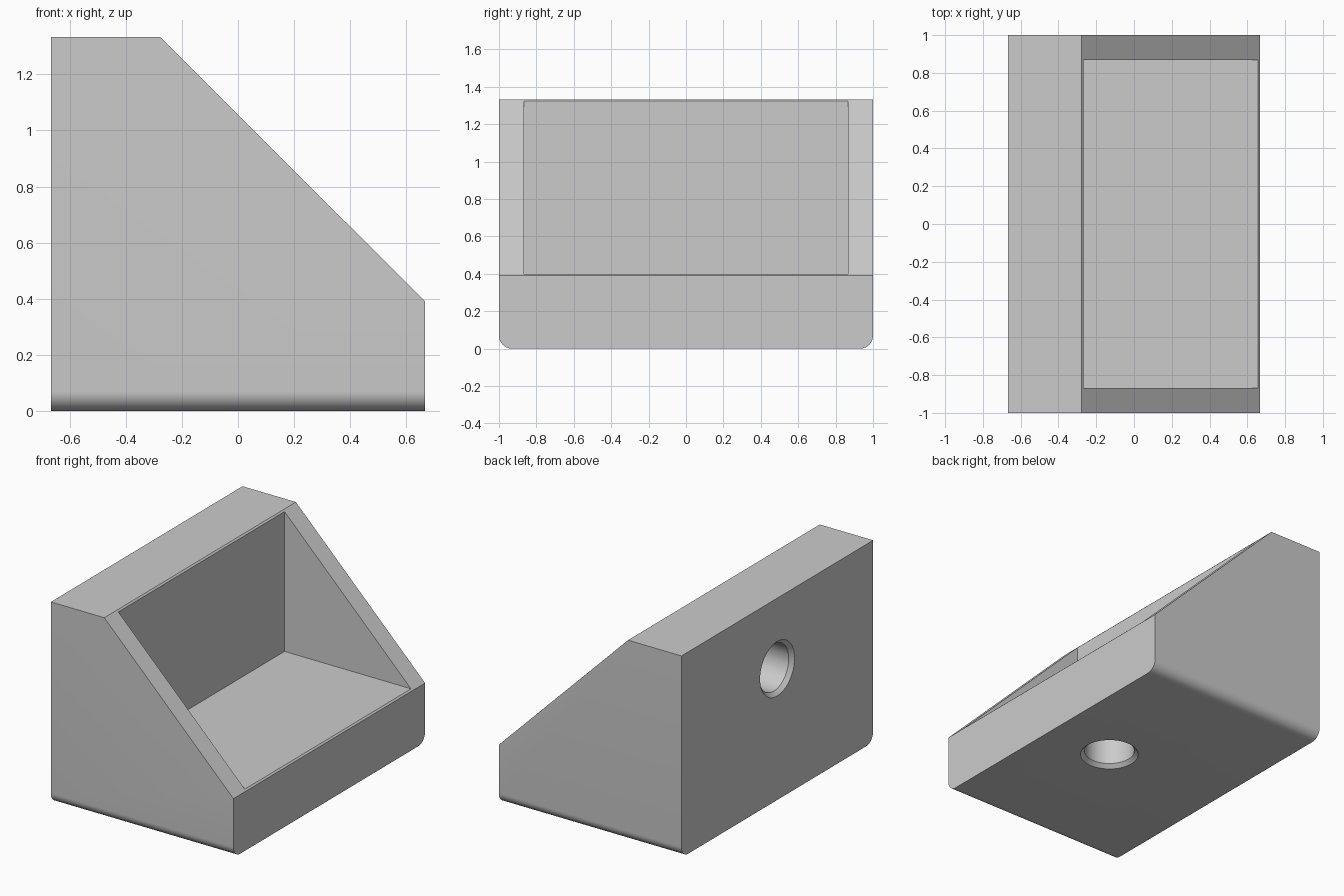
import bpy
import bmesh
from math import radians
from mathutils import Matrix, Vector

if "Cube" in bpy.data.objects:
    bpy.data.objects.remove(bpy.data.objects["Cube"], do_unlink=True)

HALF_X, HALF_Y, HEIGHT = 0.667, 1.0, 1.333
WALL = 0.40          # thickness of the base and the upright
LIP = 0.39           # depth of the flat at each end of the slope
HOLE_CENTRE = 0.867  # hole distance from the corner of the block
FILLET = 0.07

grey = bpy.data.materials.new("light_grey")
grey.use_nodes = True
colour = (0.6, 0.6, 0.6, 1)
grey.diffuse_color = colour
grey.node_tree.nodes["Principled BSDF"].inputs["Base Color"].default_value = colour


def to_object(bm, name):
    bmesh.ops.recalc_face_normals(bm, faces=bm.faces)
    mesh = bpy.data.meshes.new(name)
    bm.to_mesh(mesh)
    bm.free()
    mesh.materials.append(grey)
    obj = bpy.data.objects.new(name, mesh)
    bpy.context.collection.objects.link(obj)
    return obj


def prism(name, profile, half_width, fillet=0):
    """Extrude an x-z profile along y, optionally rounding the bottom end edges."""
    bm = bmesh.new()
    face = bm.faces.new([bm.verts.new((x, -half_width, z)) for x, z in profile])
    ext = bmesh.ops.extrude_face_region(bm, geom=[face])
    moved = [v for v in ext["geom"] if isinstance(v, bmesh.types.BMVert)]
    bmesh.ops.translate(bm, verts=moved, vec=(0, 2 * half_width, 0))
    if fillet:
        edges = [e for e in bm.edges
                 if all(v.co.z < 0.001 for v in e.verts)
                 and abs(e.verts[0].co.y - e.verts[1].co.y) < 0.001]
        bmesh.ops.bevel(bm, geom=edges, offset=fillet, segments=10,
                        profile=0.5, affect='EDGES')
    return to_object(bm, name)


def round_cutter(name, mouth, rotation, radii, start, end):
    """Cone or cylinder along the inward direction of a hole."""
    bm = bmesh.new()
    place = (Matrix.Translation(mouth) @ rotation
             @ Matrix.Translation((0, 0, (start + end) / 2)))
    bmesh.ops.create_cone(bm, cap_ends=True, segments=64, radius1=radii[0],
                          radius2=radii[1], depth=end - start, matrix=place)
    return to_object(bm, name)


def cut(target, cutter):
    cutter.hide_render = True
    mod = target.modifiers.new("cut", 'BOOLEAN')
    mod.operation = 'DIFFERENCE'
    mod.solver = 'EXACT'
    mod.object = cutter
    bpy.context.view_layer.objects.active = target
    bpy.ops.object.modifier_apply(modifier=mod.name)
    bpy.data.objects.remove(cutter, do_unlink=True)


# Wedge-shaped body with rounded lower ends
body = prism("bracket_body",
             [(-HALF_X, 0), (HALF_X, 0), (HALF_X, LIP),
              (-HALF_X + LIP, HEIGHT), (-HALF_X, HEIGHT)],
             HALF_Y, FILLET)

# Pocket between the two gusset sides
inner = -HALF_X + WALL
cut(body, prism("pocket_cutter",
                [(inner, WALL), (1, WALL), (1, 1.6), (inner, 1.6)], 0.867))

# Blind chamfered holes in the upright and in the base
holes = {
    "upright": (Vector((-HALF_X, 0, HOLE_CENTRE)), Matrix.Rotation(radians(90), 4, 'Y')),
    "base": (Vector((HOLE_CENTRE - HALF_X, 0, 0)), Matrix.Identity(4)),
}
for place, (mouth, turn) in holes.items():
    cut(body, round_cutter(place + "_hole_cutter", mouth, turn, (0.155, 0.155), -0.05, 0.3))
    cut(body, round_cutter(place + "_chamfer_cutter", mouth, turn, (0.21, 0.155), -0.03, 0.025))

bpy.ops.object.select_all(action='DESELECT')
body.select_set(True)
bpy.context.view_layer.objects.active = body
bpy.ops.object.shade_smooth_by_angle(angle=radians(30))
